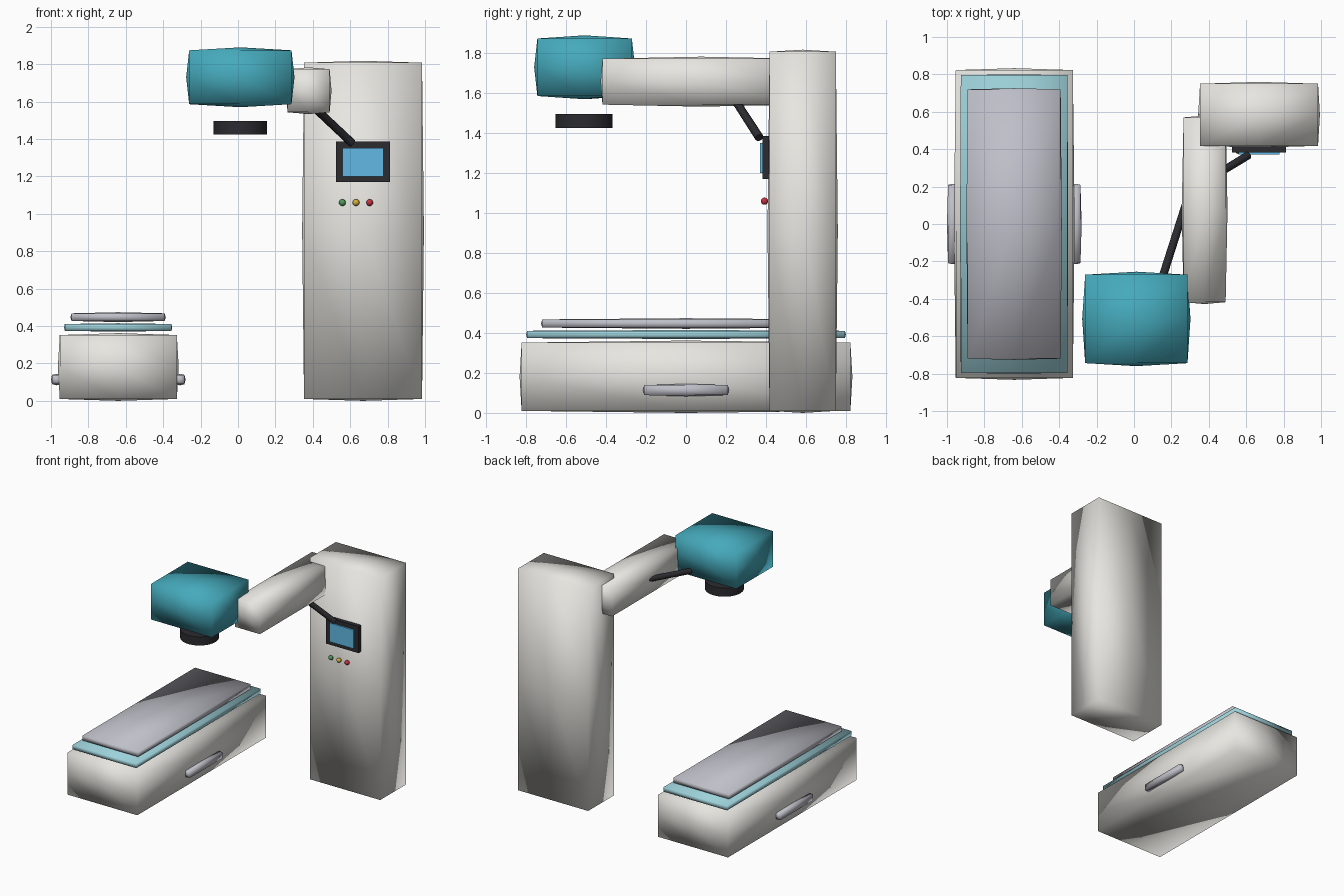
import bpy, bmesh
from mathutils import Vector

if "Cube" in bpy.data.objects:
    bpy.data.objects.remove(bpy.data.objects["Cube"])


def material(name, rgb):
    m = bpy.data.materials.new(name)
    m.diffuse_color = (*rgb, 1)
    m.use_nodes = True
    m.node_tree.nodes["Principled BSDF"].inputs["Base Color"].default_value = m.diffuse_color
    return m


SHELL = material("warm_white", (0.80, 0.79, 0.75))
TEAL = material("teal", (0.06, 0.40, 0.50))
PALE = material("pale_blue", (0.34, 0.64, 0.70))
PAD = material("pad_grey", (0.52, 0.52, 0.58))
DARK = material("dark", (0.025, 0.025, 0.03))
GLOW = material("display_blue", (0.12, 0.48, 0.78))


def box(name, x, y, z, mat, bulge=0.0):
    """Box from ranges; with a bulge its faces swell gently and shade smooth."""
    lo, hi = Vector((x[0], y[0], z[0])), Vector((x[1], y[1], z[1]))
    mid, half = (lo + hi) / 2, (hi - lo) / 2
    bm = bmesh.new()
    bmesh.ops.create_cube(bm, size=2)
    if bulge:
        bmesh.ops.subdivide_edges(bm, edges=bm.edges[:], cuts=1, use_grid_fill=True)
    for v in bm.verts:
        u = v.co.copy()
        for i in range(3):
            j, k = (i + 1) % 3, (i + 2) % 3
            pull = bulge * (1 - (1 - u[j] ** 2) * (1 - u[k] ** 2))
            v.co[i] = mid[i] + u[i] * (half[i] - pull)
    for f in bm.faces:
        f.smooth = bulge > 0
    me = bpy.data.meshes.new(name)
    bm.to_mesh(me)
    bm.free()
    me.materials.append(mat)
    ob = bpy.data.objects.new(name, me)
    bpy.context.collection.objects.link(ob)
    return ob


# Bed: base, mattress layer, top pad, side handles
box("bed_base", (-0.963, -0.317), (-0.833, 0.833), (0, 0.362), SHELL, 0.01)
box("bed_layer", (-0.93, -0.352), (-0.8, 0.8), (0.37, 0.415), PALE, 0.004)
box("bed_pad", (-0.896, -0.386), (-0.726, 0.726), (0.421, 0.474), PAD, 0.006)
for side, x in (("left", (-1.0, -0.94)), ("right", (-0.34, -0.28))):
    box("bed_handle_" + side, x, (-0.215, 0.215), (0.083, 0.145), PAD, 0.006)

# Column, arm and head
box("column", (0.343, 0.994), (0.408, 0.76), (0, 1.818), SHELL, 0.01)
box("arm", (0.255, 0.5), (-0.428, 0.58), (1.533, 1.783), SHELL, 0.01)
box("head", (-0.277, 0.302), (-0.76, -0.255), (1.57, 1.89), TEAL, 0.016)

# Round aperture below the head
bpy.ops.mesh.primitive_cylinder_add(vertices=48, radius=0.143, depth=0.07,
                                    location=(0.012, -0.51, 1.46))
lens = bpy.context.object
lens.name = "head_aperture"
lens.data.materials.append(DARK)
bpy.ops.object.shade_smooth_by_angle()

# Cable from the head through the arm to the screen
curve = bpy.data.curves.new("cable", 'CURVE')
curve.dimensions = '3D'
curve.bevel_depth = 0.022
curve.bevel_resolution = 4
curve.use_fill_caps = True
path = [(0.09, -0.48, 1.595), (0.3, 0.178, 1.67), (0.61, 0.367, 1.378)]
spline = curve.splines.new('POLY')
spline.points.add(len(path) - 1)
for p, co in zip(spline.points, path):
    p.co = (*co, 1)
curve.materials.append(DARK)
bpy.context.collection.objects.link(bpy.data.objects.new("cable", curve))

# Screen on the column front
box("screen_frame", (0.524, 0.813), (0.382, 0.415), (1.17, 1.386), DARK)
box("screen_display", (0.56, 0.777), (0.371, 0.39), (1.2, 1.352), GLOW)

# Status buttons
for name, x, rgb in (("green", 0.558, (0.08, 0.32, 0.10)),
                     ("yellow", 0.631, (0.65, 0.42, 0.04)),
                     ("red", 0.704, (0.60, 0.03, 0.05))):
    bpy.ops.mesh.primitive_uv_sphere_add(segments=20, ring_count=12, radius=0.018,
                                         location=(x, 0.393, 1.06))
    button = bpy.context.object
    button.name = "button_" + name
    button.data.materials.append(material("button_" + name, rgb))
    bpy.ops.object.shade_smooth()
